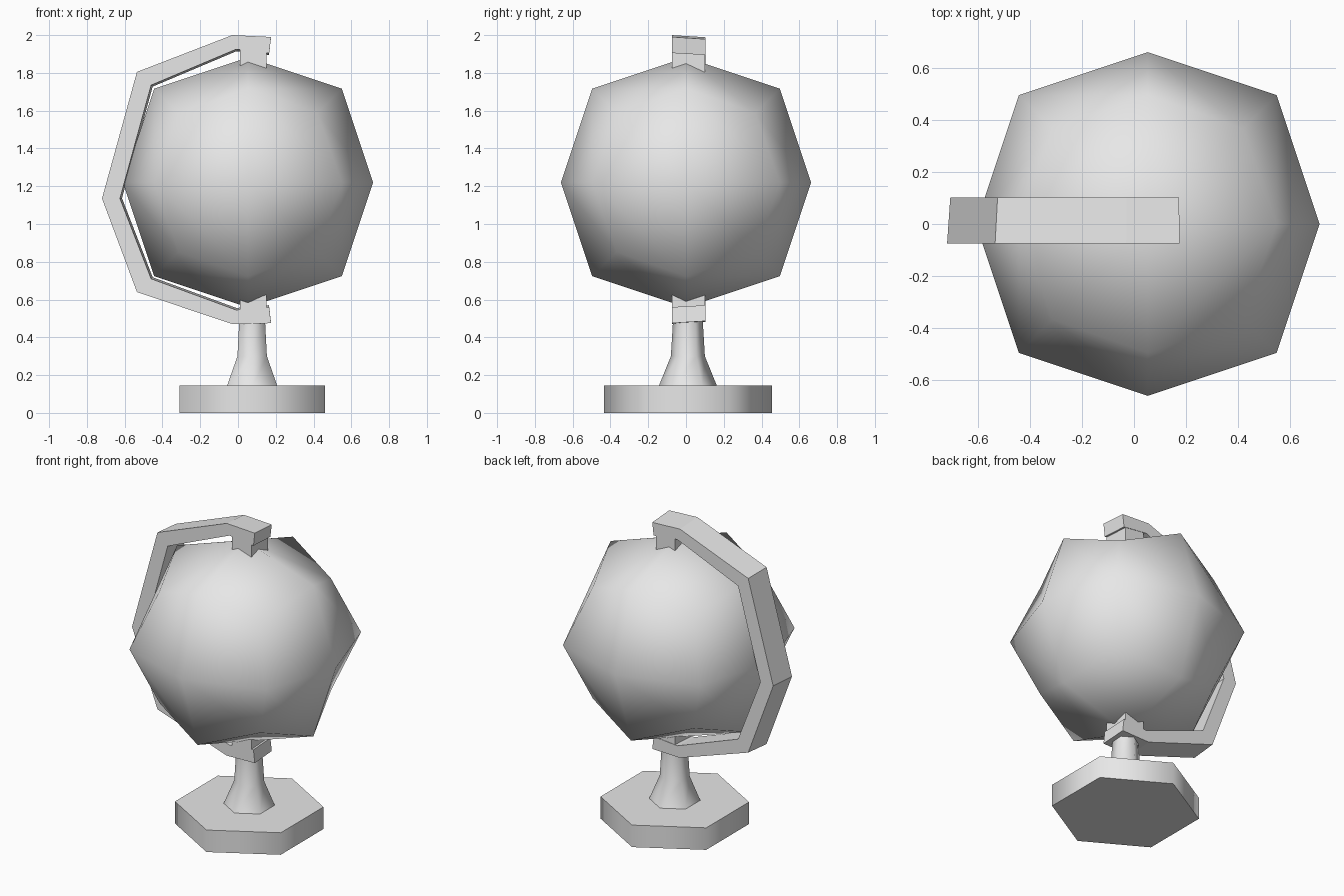
import bpy, bmesh, math
from mathutils import Matrix

cube = bpy.data.objects.get("Cube")
if cube:
    bpy.data.objects.remove(cube, do_unlink=True)

GREY = (0.8, 0.8, 0.8, 1)
mat = bpy.data.materials.new("plain grey")
mat.use_nodes = True
mat.diffuse_color = GREY
mat.node_tree.nodes["Principled BSDF"].inputs["Base Color"].default_value = GREY


def finish(bm, name, smooth=None):
    bmesh.ops.recalc_face_normals(bm, faces=bm.faces)
    mesh = bpy.data.meshes.new(name)
    bm.to_mesh(mesh)
    bm.free()
    mesh.materials.append(mat)
    ob = bpy.data.objects.new(name, mesh)
    bpy.context.collection.objects.link(ob)
    if smooth:
        bpy.ops.object.select_all(action="DESELECT")
        ob.select_set(True)
        bpy.context.view_layer.objects.active = ob
        bpy.ops.object.shade_smooth_by_angle(angle=math.radians(smooth))
    return ob


def hex_lathe(name, profile, cx, cy):
    """Six-sided turned solid from (radius, height) pairs, corners on the y axis."""
    bm = bmesh.new()
    rings = []
    for r, z in profile:
        angles = [math.radians(30 + 60 * i) for i in range(6)]
        rings.append([bm.verts.new((cx + r * math.cos(a), cy + r * math.sin(a), z))
                      for a in angles])
    for low, high in zip(rings, rings[1:]):
        for i in range(6):
            j = (i + 1) % 6
            bm.faces.new((low[i], low[j], high[j], high[i]))
    bm.faces.new(rings[0][::-1])
    bm.faces.new(rings[-1])
    return finish(bm, name, 65)


def box(name, lo, hi):
    bm = bmesh.new()
    size = [b - a for a, b in zip(lo, hi)]
    mid = [(a + b) / 2 for a, b in zip(lo, hi)]
    bmesh.ops.create_cube(bm, size=1, matrix=Matrix.Translation(mid) @ Matrix.Diagonal((*size, 1)))
    return finish(bm, name)


# Globe: a cube divided once and rounded
bm = bmesh.new()
bmesh.ops.create_cube(bm, size=2)
bmesh.ops.subdivide_edges(bm, edges=bm.edges[:], cuts=1, use_grid_fill=True)
for v in bm.verts:
    outward = sum(abs(c) > 0.5 for c in v.co)
    v.co *= 0.662 * {1: 1, 2: 0.75, 3: 5 / 9}[outward]
    v.co.x += 0.053
    v.co.z += 1.22
finish(bm, "globe", 180)

# Foot and flared stem
hex_lathe("base", [(0.445, 0), (0.445, 0.145)], 0.075, 0.01)
hex_lathe("stem", [(0.155, 0.14), (0.09, 0.3), (0.078, 0.5)], 0.075, 0.01)

# Meridian arm: outer and inner outlines joined into a bent bar
outer = [(0.175, 1.99), (-0.03, 2.0), (-0.535, 1.805), (-0.72, 1.135),
         (-0.535, 0.64), (-0.03, 0.47), (0.175, 0.475)]
inner = [(0.165, 1.905), (-0.01, 1.925), (-0.46, 1.735), (-0.625, 1.135),
         (-0.46, 0.71), (-0.01, 0.545), (0.165, 0.56)]
bm = bmesh.new()
sections = []
for (ox, oz), (ix, iz) in zip(outer, inner):
    corners = [(ox, -0.075, oz), (ix, -0.075, iz), (ix, 0.103, iz), (ox, 0.103, oz)]
    section = [bm.verts.new(c) for c in corners]
    for v in section[2:]:  # the back edge is slightly tighter
        v.co.x = 0.1 + (v.co.x - 0.1) * 0.985
        v.co.z = 1.235 + (v.co.z - 1.235) * 0.985
    sections.append(section)
for a, b in zip(sections, sections[1:]):
    for i in range(4):
        j = (i + 1) % 4
        bm.faces.new((a[i], a[j], b[j], b[i]))
bm.faces.new(sections[0])
bm.faces.new(sections[-1])
finish(bm, "arm")

# Pivot blocks that sink into the globe's poles
box("top_pivot", (0.01, -0.075, 1.8), (0.15, 0.1, 1.95))
box("bottom_pivot", (0.01, -0.075, 0.52), (0.15, 0.1, 0.64))
